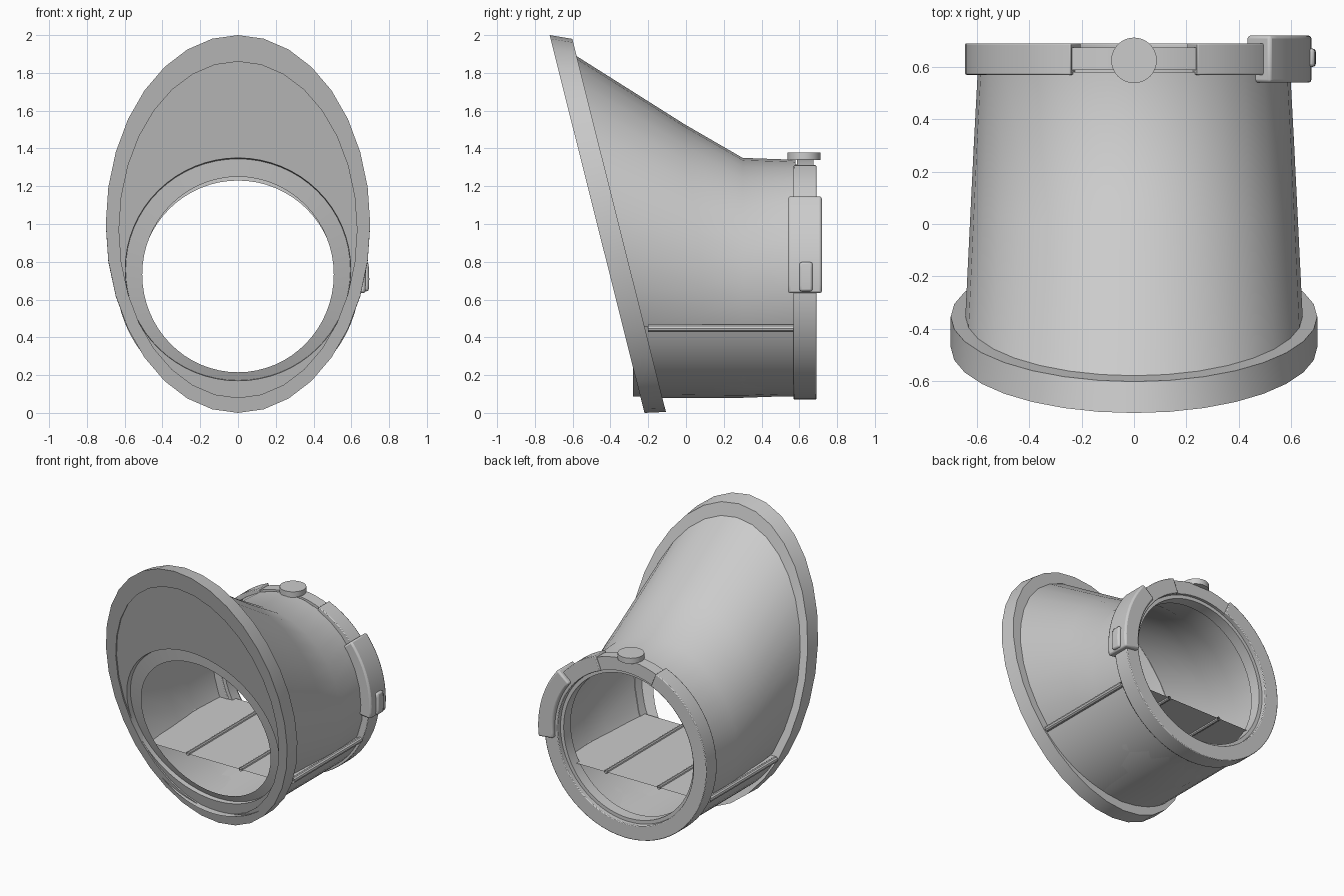
import bpy, bmesh, math
from math import sin, cos, pi, radians

if "Cube" in bpy.data.objects:
    bpy.data.objects.remove(bpy.data.objects["Cube"])

CZ = 0.715  # height of the rear ring's axis


def make(name, verts, faces, smooth=True, bevel=0):
    me = bpy.data.meshes.new(name)
    me.from_pydata(verts, [], faces)
    bm = bmesh.new()
    bm.from_mesh(me)
    bmesh.ops.recalc_face_normals(bm, faces=bm.faces)
    bm.to_mesh(me)
    bm.free()
    ob = bpy.data.objects.new(name, me)
    bpy.context.collection.objects.link(ob)
    if bevel:
        m = ob.modifiers.new("bevel", 'BEVEL')
        m.width, m.segments = bevel, 2
        m.limit_method, m.angle_limit = 'ANGLE', radians(40)
    if smooth:
        bpy.ops.object.select_all(action='DESELECT')
        ob.select_set(True)
        bpy.context.view_layer.objects.active = ob
        bpy.ops.object.shade_smooth_by_angle(angle=radians(30))
    return ob


def skin(name, loops, wrap=False, closed=True, caps=False, **kw):
    """Join equal-length point loops into a surface."""
    n = len(loops[0])
    verts = [p for l in loops for p in l]
    faces = []
    for i in range(len(loops) if wrap else len(loops) - 1):
        a, b = i * n, (i + 1) % len(loops) * n
        for j in range(n if closed else n - 1):
            k = (j + 1) % n
            faces.append((a + j, a + k, b + k, b + j))
    if caps:
        faces += [tuple(range(n)), tuple(range(len(verts) - n, len(verts)))]
    return make(name, verts, faces, **kw)


def arc_block(name, profile, a0, a1, steps, **kw):
    """Sweep an (r, y) profile around the ring axis from a0 to a1 degrees."""
    full = abs(a1 - a0) >= 360
    loops = []
    for i in range(steps if full else steps + 1):
        a = radians(a0 + (a1 - a0) * i / steps)
        loops.append([(r * cos(a), y, CZ + r * sin(a)) for r, y in profile])
    return skin(name, loops, wrap=full, caps=not full, **kw)


def box(r0, r1, y0, y1):
    return [(r0, y0), (r1, y0), (r1, y1), (r0, y1)]


def tilted_ellipse(a, z0, z1, dy, n=32):
    """Oval lying in the slanted front plane, moved back by dy."""
    c, b = (z0 + z1) / 2, (z1 - z0) / 2
    pts = []
    for i in range(n):
        t = 2 * pi * i / n
        z = c + b * sin(t)
        pts.append((a * cos(t), -0.22 - 0.251 * z + dy, z))
    return pts


def circle(rx, rz, y, n=32):
    return [(rx * cos(2 * pi * i / n), y, CZ + rz * sin(2 * pi * i / n)) for i in range(n)]


# tilted oval front rim
skin("front_rim", [tilted_ellipse(0.70, 0.0, 2.0, 0),
                   tilted_ellipse(0.70, 0.005, 1.98, 0.115),
                   tilted_ellipse(0.64, 0.08, 1.89, 0.115),
                   tilted_ellipse(0.63, 0.08, 1.86, 0)], wrap=True)

# flat slanted face plate with a round hole, and the recessed lip of the hole
skin("face_plate", [tilted_ellipse(0.632, 0.078, 1.862, 0.012, 64),
                    tilted_ellipse(0.597, 0.17, 1.35, 0.012, 64)])
skin("face_plate_lip", [tilted_ellipse(0.597, 0.17, 1.35, 0.012, 64),
                        tilted_ellipse(0.595, 0.172, 1.345, 0.05, 64),
                        tilted_ellipse(0.507, 0.215, 1.25, 0.04, 64)])

# thin hood lofted from the rim to the round rear neck
start = tilted_ellipse(0.645, 0.08, 1.90, 0.10)
neck = circle(0.612, 0.635, 0.30)
mid = [tuple(p + (q - p) * 0.66 for p, q in zip(a, b)) for a, b in zip(start, neck)]
mid = [(x, y, z - 0.02 * max(0, z - 1)) for x, y, z in mid]
skin("hood", [start, mid, neck, circle(0.597, 0.625, 0.58)])

# lower sleeve: open-ended sheet, rounded below with a flat floor
r, floor_z = 0.627, 0.458
half = math.acos((CZ - floor_z) / r)
edge_x = r * sin(half)
arc = [(r * sin(t), CZ - r * cos(t)) for t in
       [-half + 2 * half * i / 24 for i in range(25)]]
skin("lower_sleeve", [[(x, y, z) for x, z in arc] for y in (-0.28, 0.57)], closed=False)
skin("sleeve_floor", [[(-x, y, floor_z), (x, y, floor_z)]
                      for x, y in ((edge_x, -0.27), (edge_x, 0.57), (0.48, 0.571), (0.48, 0.61))],
     closed=False, smooth=False)

# narrow open-ended rails along the floor and its outer edges
for i, (x, rad, y0, y1) in enumerate(((-edge_x, 0.02, -0.2, 0.57), (-0.21, 0.014, -0.27, 0.61),
                                      (0.21, 0.014, -0.27, 0.61), (edge_x, 0.02, -0.2, 0.57))):
    z0 = floor_z - (0.01 if rad > 0.015 else 0)
    pts = [(x + rad * cos(2 * pi * k / 10), z0 + rad * sin(2 * pi * k / 10)) for k in range(10)]
    skin("floor_rail_%d" % i, [[(px, y, pz) for px, pz in pts] for y in (y0, y1)])

# rear ring with a gap at the top, its inner lip and the recessed bridge
arc_block("rear_ring", box(0.54, 0.645, 0.57, 0.69), 112, 428, 56, bevel=0.005)
arc_block("ring_lip", box(0.515, 0.60, 0.575, 0.655), 0, 360, 64)
arc_block("ring_bridge", box(0.54, 0.632, 0.588, 0.675), 66, 114, 10)

# round button on top of the bridge
N = 32
skin("top_button", [[(0.087 * cos(2 * pi * i / N), 0.625 + 0.087 * sin(2 * pi * i / N), z)
                     for i in range(N)] for z in (1.338, 1.378)], caps=True)

# side clip wrapping the ring, with a small thumb tab
arc_block("side_clip", box(0.56, 0.678, 0.54, 0.72), -7, 40, 12, bevel=0.012)
arc_block("clip_tab", box(0.66, 0.695, 0.60, 0.67), -6, 7, 5, bevel=0.012)
